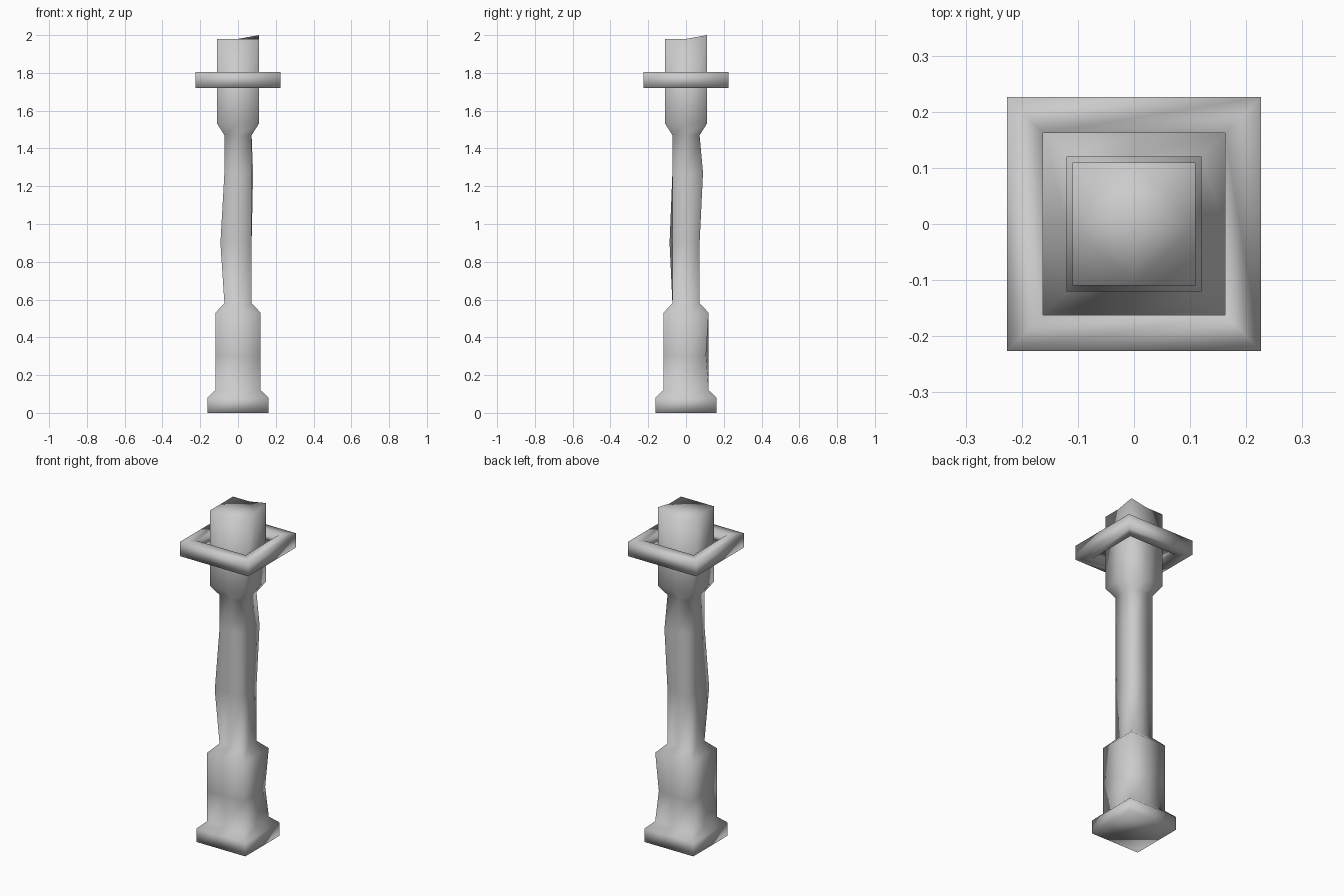
import bpy
import bmesh

cube = bpy.data.objects.get("Cube")
if cube:
    bpy.data.objects.remove(cube, do_unlink=True)

stone = bpy.data.materials.new("pale grey stone")
stone.use_nodes = True
GREY = (0.6, 0.6, 0.6, 1)
stone.diffuse_color = GREY
stone.node_tree.nodes["Principled BSDF"].inputs["Base Color"].default_value = GREY

# Corners and edge midpoints of a square, counter-clockwise
SQUARE = [(-1, -1), (0, -1), (1, -1), (1, 0), (1, 1), (0, 1), (-1, 1), (-1, 0)]
BACK_LEFT, FRONT_RIGHT = 4, 0


def square_ring(bm, half, z):
    return [bm.verts.new((x * half, y * half, z)) for x, y in SQUARE]


def bridge(bm, lower, upper):
    n = len(lower)
    for i in range(n):
        j = (i + 1) % n
        bm.faces.new((lower[i], lower[j], upper[j], upper[i]))


def finish(bm, name):
    bmesh.ops.recalc_face_normals(bm, faces=bm.faces)
    for face in bm.faces:
        face.smooth = True
    mesh = bpy.data.meshes.new(name)
    bm.to_mesh(mesh)
    bm.free()
    mesh.materials.append(stone)
    obj = bpy.data.objects.new(name, mesh)
    bpy.context.collection.objects.link(obj)
    return obj


# Post: plinth, lower block, worn shaft, upper block (half width, height)
profile = [(0.162, 0), (0.162, 0.08), (0.12, 0.12), (0.12, 0.3), (0.12, 0.53),
           (0.072, 0.58), (0.072, 0.9), (0.072, 1.27), (0.072, 1.47),
           (0.11, 1.53), (0.11, 1.98)]
bm = bmesh.new()
rings = [square_ring(bm, half, z) for half, z in profile]
for lower, upper in zip(rings, rings[1:]):
    bridge(bm, lower, upper)
bm.faces.new(rings[0])

# Top as four quads around a centre point
top = rings[-1]
centre = bm.verts.new((0, 0, profile[-1][1]))
for i in range(0, 8, 2):
    bm.faces.new((top[i - 1], top[i], top[i + 1], centre))

# Uneven, worn corners
top[BACK_LEFT].co.z = 2.0
rings[3][BACK_LEFT].co.xy = (0.106, 0.106)
rings[6][FRONT_RIGHT].co.xy = (-0.093, -0.087)
rings[7][BACK_LEFT].co.xy = (0.08, 0.09)
# Split the raised corner into a single sloping triangle
bmesh.ops.connect_verts(bm, verts=[top[3], top[5]])
finish(bm, "post")

# Square collar floating around the upper block
OUTER, INNER, LOW, HIGH = 0.226, 0.162, 1.72, 1.806
bm = bmesh.new()
section = [(OUTER, LOW), (OUTER, HIGH), (INNER, HIGH), (INNER, LOW)]
loops = []
for half, z in section:
    loops.append([bm.verts.new((x * half, y * half, z)) for x, y in SQUARE[::2]])
for i in range(4):
    bridge(bm, loops[i], loops[(i + 1) % 4])
finish(bm, "collar")
